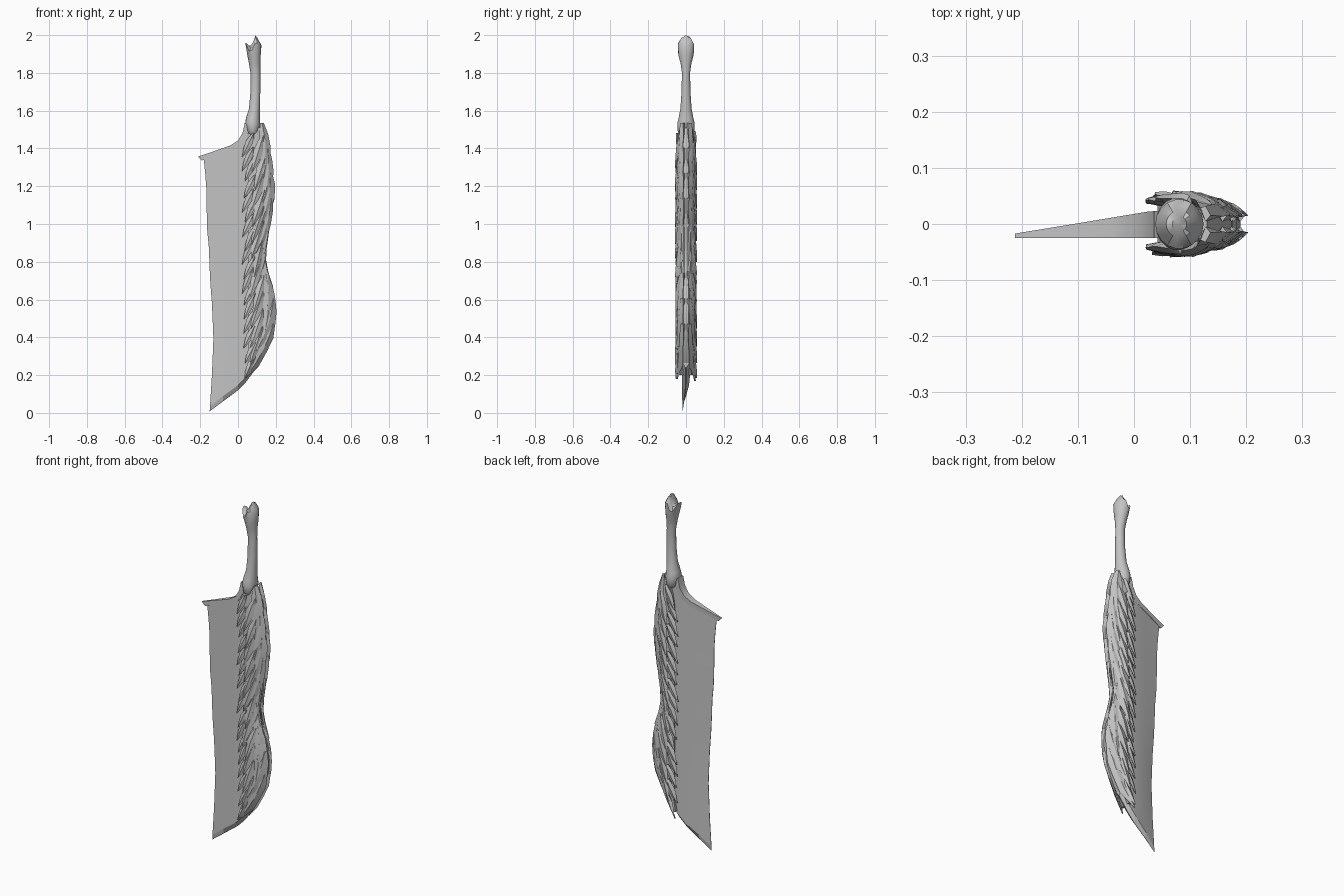
import bpy, bmesh, math, random

if "Cube" in bpy.data.objects:
    bpy.data.objects.remove(bpy.data.objects["Cube"])

random.seed(4)
grey = bpy.data.materials.new("bone grey")
grey.diffuse_color = (0.55, 0.55, 0.55, 1)
grey.use_nodes = True
grey.node_tree.nodes["Principled BSDF"].inputs["Base Color"].default_value = grey.diffuse_color


def lerp(table, v):
    """Piecewise linear lookup in a list of (key, value), keys ascending."""
    if v <= table[0][0]:
        return table[0][1]
    for (a, fa), (b, fb) in zip(table, table[1:]):
        if v <= b:
            return fa + (fb - fa) * (v - a) / (b - a)
    return table[-1][1]


def finish(bm, name, angle=30):
    bmesh.ops.recalc_face_normals(bm, faces=bm.faces)
    me = bpy.data.meshes.new(name)
    bm.to_mesh(me)
    bm.free()
    ob = bpy.data.objects.new(name, me)
    bpy.context.collection.objects.link(ob)
    me.materials.append(grey)
    bpy.ops.object.select_all(action='DESELECT')
    ob.select_set(True)
    bpy.context.view_layer.objects.active = ob
    bpy.ops.object.shade_smooth_by_angle(angle=math.radians(angle))
    return ob


def loft(bm, rings):
    """Skin closed rings of points and cap both ends."""
    vs = [[bm.verts.new(p) for p in r] for r in rings]
    n = len(vs[0])
    for a, b in zip(vs, vs[1:]):
        for i in range(n):
            j = (i + 1) % n
            bm.faces.new((a[i], a[j], b[j], b[i]))
    bm.faces.new(vs[0])
    bm.faces.new(vs[-1])


# Blade: wedge section, wavy cutting edge, slanted thin bottom
edge_x = [(0.01, -0.15), (0.2, -0.138), (0.4, -0.13), (0.62, -0.14), (0.72, -0.15), (0.85, -0.152),
          (1.0, -0.166), (1.15, -0.165), (1.25, -0.172), (1.35, -0.182)]
#       x      bottom  top    front y   back y
cols = [(None, 0.008, 1.35, -0.019, -0.017),
        (-0.08, 0.062, 1.385, -0.0205, 0.0),
        (0.0, 0.12, 1.415, -0.022, 0.016),
        (0.04, 0.16, 1.47, -0.02, 0.02),
        (0.10, 0.24, 1.5, -0.02, 0.02)]
rows = [0, 0.02] + [i / 14 for i in range(1, 15)]
rings = []
for t in rows:
    front, back = [], []
    for x, z0, z1, yf, yb in cols:
        z = z0 + (z1 - z0) * t
        px = lerp(edge_x, z) if x is None else x
        mid = (yf + yb) / 2
        k = 0.08 if t == 0 else 1
        front.append((px, mid + (yf - mid) * k, z))
        back.append((px, mid + (yb - mid) * k, z))
    rings.append(front + back[::-1])
bm = bmesh.new()
loft(bm, rings)
finish(bm, "blade", 8)

# Guard rim: tapered strip along the top of the blade
top = [(-0.212, 1.357), (-0.12, 1.388), (-0.04, 1.416), (0.0, 1.442), (0.024, 1.482), (0.036, 1.535)]
low = [(-0.192, 1.336), (-0.11, 1.366), (-0.03, 1.392), (0.015, 1.418), (0.042, 1.46), (0.07, 1.51)]
rings = []
for (xa, za), (xb, zb) in zip(top, low):
    yb = lerp([(-0.21, -0.017), (0.03, 0.023)], xa)
    rings.append([(xa, -0.025, za), (xa, yb, za), (xb, yb, zb), (xb, -0.025, zb)])
bm = bmesh.new()
loft(bm, rings)
finish(bm, "guard_rim")

# Handle: bone shaft with a flared collar and a scooped two-ridge end
N = 18


def ring(cx, rx, ry, z):
    return [(cx + rx * math.cos(2 * math.pi * i / N), ry * math.sin(2 * math.pi * i / N), z)
            for i in range(N)]


shaft = [(1.47, 0.08, 0.016, 0.03), (1.488, 0.079, 0.033, 0.044), (1.53, 0.078, 0.04, 0.047),
         (1.56, 0.079, 0.037, 0.04), (1.61, 0.087, 0.029, 0.03), (1.7, 0.092, 0.026, 0.024),
         (1.8, 0.092, 0.026, 0.022), (1.85, 0.088, 0.03, 0.029), (1.89, 0.085, 0.035, 0.04)]
rings = [ring(cx, rx, ry, z) for z, cx, rx, ry in shaft]
ridge = [(0.038, 1.962), (0.065, 1.938), (0.082, 1.968), (0.092, 2.0), (0.105, 1.982), (0.124, 1.945)]
for s in (1, 0.8, 0.55, 0.3, 0.06):
    rings.append([(x, y, lerp(ridge, x) - 0.035 * (y / 0.044) ** 2)
                  for x, y, _ in ring(0.081, 0.043 * s, 0.044 * s, 0)])
bm = bmesh.new()
loft(bm, rings)
finish(bm, "handle", 40)

# Spine outline (right edge by height) and thickness of the scaled spine
spine = [(0.15, 0.04), (0.25, 0.11), (0.35, 0.165), (0.43, 0.2), (0.58, 0.21), (0.65, 0.19), (0.72, 0.165),
         (0.8, 0.145), (0.9, 0.152), (1.0, 0.172), (1.1, 0.188), (1.2, 0.196), (1.3, 0.184),
         (1.45, 0.165), (1.54, 0.14)]
bulge = [(0, 0.03), (0.25, 0.04), (0.5, 0.045), (0.75, 0.034), (1, 0.012)]


def depth(x, z):
    return lerp(bulge, (x - 0.02) / max(0.05, lerp(spine, z) - 0.02))


# Spine core filling the space under the scales
rings = []
for i in range(20):
    z = 0.2 + i * 1.31 / 19
    xr = lerp(spine, z) - 0.018
    xl = min(0.055, xr - 0.015) + max(0, z - 1.4) * 0.3
    xs = [xl + (xr - xl) * u for u in (0, 0.35, 0.7, 1)]
    half = [(x, depth(x, z) - 0.008) for x in xs]
    rings.append([(x, -y, z) for x, y in half] + [(x, y, z) for x, y in half[::-1]])
bm = bmesh.new()
loft(bm, rings)
finish(bm, "spine_core")

# Scales: pointed leaves with a raised ridge, overlapping downwards
leaf = [(0, 0.25), (0.2, 0.75), (0.42, 1), (0.7, 0.68), (1, 0.03)]


def scale(bm, side, root, tip, width, lift, bow=0.0):
    dx, dz = tip[0] - root[0], tip[1] - root[1]
    ln = math.hypot(dx, dz)
    nx, nz = -dz / ln, dx / ln
    rings = []
    for t, w in leaf:
        pts = []
        for k, up in ((-1, 0), (0, 0.01), (1, 0), (0, -0.02)):
            o = k * w * width + bow * math.sin(math.pi * t)
            x, z = root[0] + dx * t + nx * o, root[1] + dz * t + nz * o
            x = min(x, lerp(spine, z) + (0.002 if k else -0.002))
            y = depth(x, z) + lift * t + up * (1 - 0.7 * t)
            pts.append((x, side * max(0.004, y), z))
        rings.append(pts)
    loft(bm, rings)


def jit(a):
    return random.uniform(-a, a)


for side, label in ((-1, "front"), (1, "back")):
    # small scales along the blade
    bm = bmesh.new()
    for i in range(17):
        z = 1.36 - i * 0.073 + jit(0.012)
        if z < 0.16:
            continue
        x = 0.03 + jit(0.01)
        xr = lerp(spine, z + 0.13) - 0.02
        scale(bm, side, (min(x + 0.06, xr), z + 0.13 + jit(0.015)), (x, z), 0.019, 0.012)
    finish(bm, label + "_small_scales", 20)
    # middle scales
    bm = bmesh.new()
    for i in range(12):
        z = 1.27 - i * 0.092 + jit(0.015)
        x = 0.075 + jit(0.012)
        xr = lerp(spine, z + 0.2) - 0.025
        scale(bm, side, (min(x + 0.065, xr), z + 0.2), (min(x, lerp(spine, z) - 0.03), z), 0.026, 0.012)
    finish(bm, label + "_middle_scales", 20)
    # long scales along the back edge
    bm = bmesh.new()
    for i in range(9):
        z = 1.535 - i * 0.133
        zt = z - 0.3 + jit(0.015)
        tip = (max(0.035, lerp(spine, zt) - 0.055), max(zt, 0.17))
        scale(bm, side, (lerp(spine, z) - 0.014, z), tip, 0.036, 0.008, 0.016)
    finish(bm, label + "_long_scales", 20)
